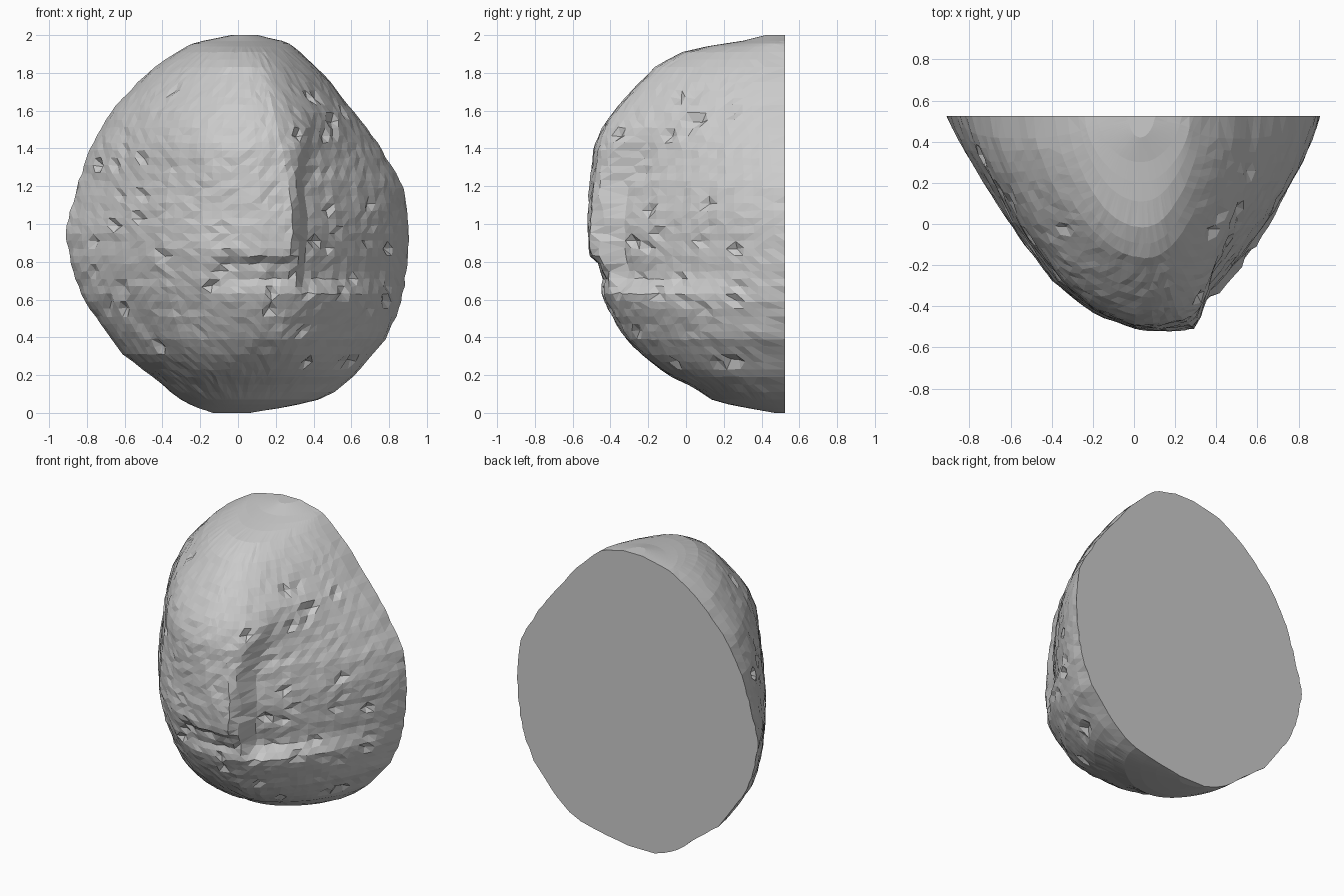
import bpy, bmesh, math, random
from mathutils import Vector

if "Cube" in bpy.data.objects:
    bpy.data.objects.remove(bpy.data.objects["Cube"])

random.seed(4)
BACK = 0.525


def interp(x, table, col=1):
    if x <= table[0][0]:
        return table[0][col]
    for a, b in zip(table, table[1:]):
        if x <= b[0]:
            t = (x - a[0]) / (b[0] - a[0])
            return a[col] + t * (b[col] - a[col])
    return table[-1][col]


def ramp(x, a, b):
    t = max(0.0, min(1.0, (x - a) / (b - a)))
    return t * t * (3 - 2 * t)


# Front outline: height, left edge, right edge
outline = [(0, -.13, .06), (.03, -.23, .25), (.08, -.32, .47), (.2, -.46, .62),
           (.3, -.60, .70), (.4, -.68, .79), (.6, -.82, .87), (.8, -.89, .895),
           (.95, -.91, .905), (1.05, -.89, .90), (1.2, -.85, .87), (1.4, -.78, .76),
           (1.6, -.67, .61), (1.8, -.48, .45), (1.9, -.34, .34), (1.96, -.23, .27),
           (2, -.03, .10)]
# Side outline: height, front edge
front = [(0, .47), (.03, .30), (.06, .15), (.14, .03), (.2, -.10), (.3, -.23),
         (.4, -.32), (.5, -.38), (.6, -.43), (.65, -.455), (.75, -.49), (.85, -.52),
         (1.0, -.525), (1.2, -.51), (1.4, -.49), (1.5, -.45), (1.6, -.38), (1.74, -.25),
         (1.83, -.16), (1.89, -.06), (1.925, .02), (1.95, .17), (1.97, .30), (2, .42)]
# Horizontal section: width fraction, depth fraction
section = [(-1, 0), (-.93, .14), (-.85, .27), (-.7, .51), (-.5, .77), (-.3, .92), (-.12, .99),
           (0, 1), (.22, .98), (.35, .90), (.5, .75), (.7, .5), (.87, .25), (.95, .11), (1, 0)]
apex = [(0, 0), (.4, .08), (1, .13), (1.6, .08), (2, .03)]
# How far each section rounds out towards an ellipse
roundness = [(0, .8), (.3, .6), (.6, .25), (.9, 0), (1.2, .05), (1.5, .35), (1.8, .6), (2, .8)]


def relief(x, z):
    """Inward offset of the chipped recess, ledge and groove."""
    cut = ramp(z, .63, .74) * (1 - ramp(z, 1.35, 1.62))
    edge = .31 + .06 * ramp(z, 1.2, 1.6)
    d = .125 * cut * ramp(x, edge, edge + .045) * (1 - ramp(x, .35, .92))
    groove = ramp(z, .64, .70) * (1 - ramp(z, .78, .84))
    d += .035 * groove * ramp(x, -.18, -.05) * (1 - ramp(x, .28, .36))
    bulge = ramp(z, .42, .56) * (1 - ramp(z, .62, .68))
    d -= .03 * bulge * ramp(x, .25, .45) * (1 - ramp(x, .6, .88))
    # shallow crease on the lower left
    line = abs(x + .30 + .7 * (z - .2))
    d += .022 * (1 - ramp(line, 0, .09)) * ramp(z, .15, .25) * (1 - ramp(z, .6, .75))
    return d


# Stone: stacked sections joined into a shell with a flat back
heights = [0, .012, .025, .045, .07] + [.11 + i * .04 for i in range(46)] \
    + [1.94, 1.955, 1.97, 1.985, 2.0]
# angular spacing puts more columns on the steep flanks
us = [.55 * u + .45 * math.sin(u * math.pi / 2) for u in [-1 + i / 24 for i in range(49)]]
us[0], us[-1] = -1, 1

bm = bmesh.new()
rows = []
for z in heights:
    xl, xr, ax = interp(z, outline), interp(z, outline, 2), interp(z, apex)
    depth = BACK - interp(z, front)
    k = interp(z, roundness)
    noise = min(1, (xr - xl) / 1.4) if .1 < z < 1.92 else 0
    row = []
    for u in us:
        x = ax + u * ((ax - xl) if u < 0 else (xr - ax))
        d = (1 - k) * interp(u, section) + k * math.sqrt(max(0, 1 - u * u))
        y = BACK - d * depth
        dz = 0
        if abs(u) < .999:
            fade = min(1, (BACK - y) / .25)
            y += relief(x, z) * fade
            # broad undulation plus fine grain
            y += .007 * math.sin(7 * x + 2 * z) * math.sin(8 * z + 3 * x) * fade
            x += random.uniform(-.004, .004) * noise
            y += random.uniform(-.005, .005) * fade * noise
            dz = random.uniform(-.004, .004) * noise
        else:
            x += random.uniform(-.006, .006)
        row.append(bm.verts.new((x, min(y, BACK), z + dz)))
    rows.append(row)

for a, b in zip(rows, rows[1:]):
    for i in range(len(us) - 1):
        bm.faces.new((a[i], a[i + 1], b[i + 1], b[i]))

# Small chips, densest on the ledge and on the flanks
for _ in range(130):
    v = rows[random.randrange(8, len(rows) - 8)][random.randrange(3, len(us) - 3)]
    p = v.co
    if (p.x > -.2 and .55 < p.z < .85) or (abs(p.x) > .3 and random.random() < .6):
        d = Vector((p.x, p.y - BACK, (p.z - 1) * .5)).normalized()
        v.co -= d * random.uniform(.012, .028)

# Flat back, top and underside
bm.faces.new([r[0] for r in rows] + [r[-1] for r in reversed(rows)])
bm.faces.new(rows[-1])
bm.faces.new(rows[0][::-1])
bmesh.ops.triangulate(bm, faces=bm.faces[:])
bmesh.ops.recalc_face_normals(bm, faces=bm.faces[:])

mesh = bpy.data.meshes.new("stone")
bm.to_mesh(mesh)
bm.free()
stone = bpy.data.objects.new("stone", mesh)
bpy.context.collection.objects.link(stone)
